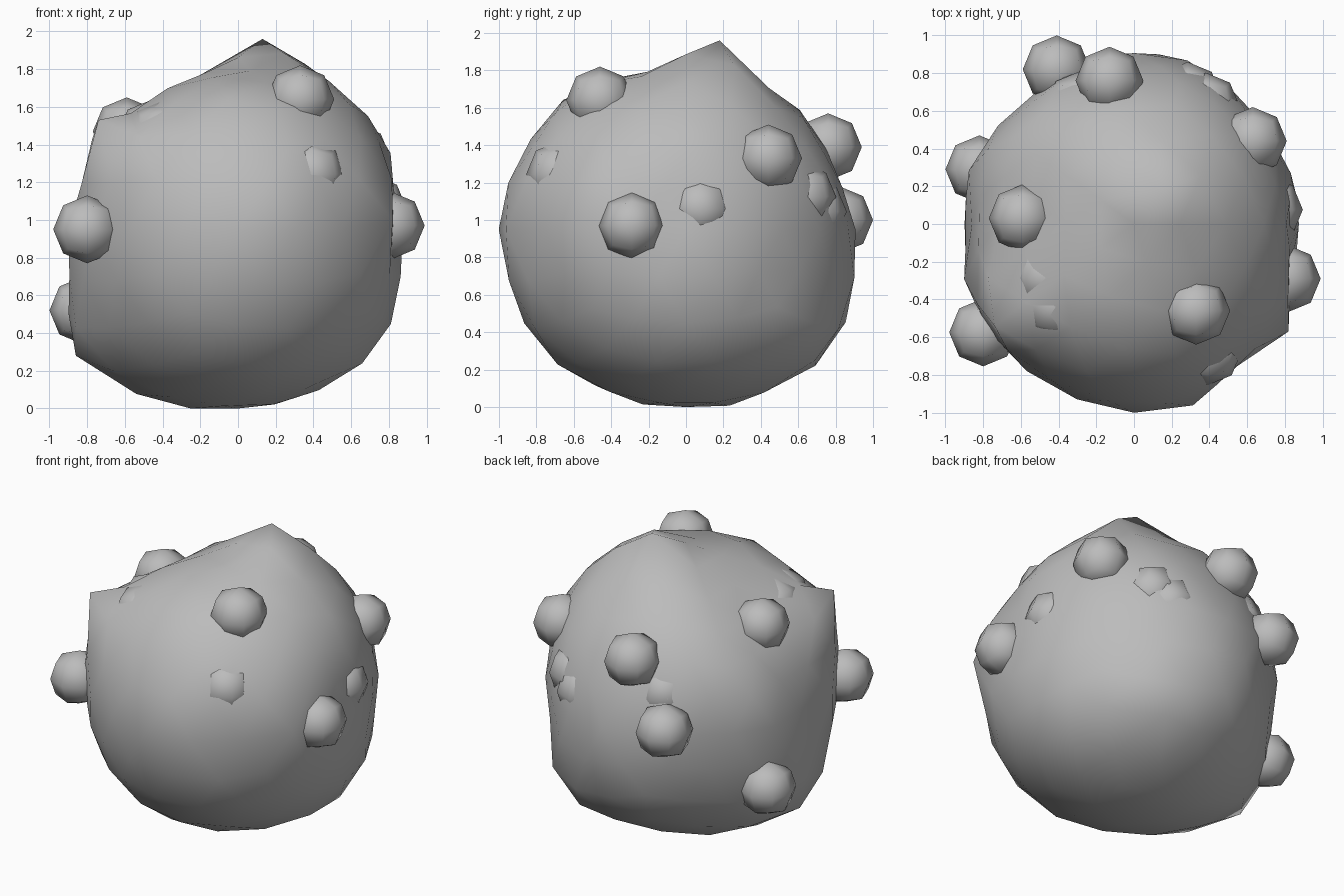
import bpy
import bmesh
import math
from mathutils import Vector
from mathutils.bvhtree import BVHTree

default_cube = bpy.data.objects.get("Cube")
if default_cube:
    bpy.data.objects.remove(default_cube, do_unlink=True)

CENTRE = Vector((0, 0, 0.95))
BALL_RADIUS = 0.18

# Single stone colour
stone = bpy.data.materials.new("stone_grey")
stone.use_nodes = True
stone_colour = (0.5, 0.5, 0.5, 1)
stone.diffuse_color = stone_colour
stone.node_tree.nodes["Principled BSDF"].inputs["Base Color"].default_value = stone_colour


def finish(bm, name, location=(0, 0, 0)):
    """Turn a bmesh into a smooth shaded stone object."""
    mesh = bpy.data.meshes.new(name)
    bm.to_mesh(mesh)
    bm.free()
    mesh.materials.append(stone)
    obj = bpy.data.objects.new(name, mesh)
    obj.location = location
    bpy.context.collection.objects.link(obj)
    bpy.ops.object.select_all(action="DESELECT")
    obj.select_set(True)
    bpy.context.view_layer.objects.active = obj
    bpy.ops.object.shade_smooth_by_angle(angle=math.radians(60))
    return obj


# Outlines of the boulder in its three middle planes
front_outline = [(.1, 0), (-.3, 0), (.39, .08), (.68, .23), (.78, .4), (.87, .67),
                 (.83, 1.15), (.8, 1.38), (.55, 1.69), (-.24, 1.75), (-.45, 1.6),
                 (-.62, 1.48), (-.77, 1.3), (-.85, 1), (-.9, .7), (-.66, .16)]
side_outline = [(.32, .03), (-.35, .05), (-.6, .17), (-.78, .3), (-.9, .52), (-.98, .8),
                (-1, 1.08), (-.86, 1.37), (-.74, 1.6), (-.55, 1.68), (-.16, 1.8), (0, 1.86),
                (.5, 1.67), (.65, 1.55), (.8, 1.25), (.9, .9), (.88, .57), (.84, .4)]
top_outline = [(.2, -.98), (.4, -.94), (.6, -.7), (.84, -.2), (.86, .2), (.8, .33),
               (.61, .62), (.4, .8), (.17, .91), (-.2, .91), (-.4, .78), (-.61, .61),
               (-.78, .45), (-.89, .25), (-.91, -.27), (-.68, -.68), (-.38, -.9)]
# Flattened shoulder beside the upper right corner
shoulder = [Vector(p) for p in ((-.48, -.5, 1.56), (-.54, -.3, 1.57))]
# Corners that stick out of the rounded shape
peaks = [Vector(p) for p in ((.13, .18, 1.96), (-.74, -.54, 1.53), (.82, -.57, 1),
                             (-.86, 0, .28), (.32, .69, .25))]

anchors = [Vector((x, 0, z)) for x, z in front_outline]
anchors += [Vector((0, y, z)) for y, z in side_outline]
anchors += [Vector((x, y, CENTRE.z)) for x, y in top_outline]
offsets = [p - CENTRE for p in anchors + shoulder + peaks]


def boulder_radius(direction):
    """Blend the distances of the known surface points by angle."""
    weights = [1 / (direction.angle(o) ** 4 + 0.0002) for o in offsets]
    return sum(w * o.length for w, o in zip(weights, offsets)) / sum(weights)


# Boulder
bm = bmesh.new()
bmesh.ops.create_icosphere(bm, subdivisions=3, radius=1)
for v in bm.verts:
    direction = v.co.normalized()
    v.co = CENTRE + direction * boulder_radius(direction)
    v.co.z = max(v.co.z, 0)
for peak in peaks:
    nearest = min(bm.verts, key=lambda v: (v.co - CENTRE).angle(peak - CENTRE))
    nearest.co = peak
bm.normal_update()
surface = BVHTree.FromBMesh(bm)
finish(bm, "boulder")


def add_ball(name, location):
    """Low-poly ball with an eight-sided outline, made from a rounded cube."""
    ball = bmesh.new()
    bmesh.ops.create_cube(ball, size=1)
    bmesh.ops.subdivide_edges(ball, edges=ball.edges[:], cuts=1, use_grid_fill=True)
    for v in ball.verts:
        v.co = v.co.normalized() * BALL_RADIUS
    finish(ball, name, location)


# Pebbles standing out from the boulder
pebbles = {
    "pebble_left_side": (.81, -.29, .97),
    "pebble_top_front": (.33, -.46, 1.64),
    "pebble_right_front": (-.8, -.575, .95),
    "pebble_right_low": (-.82, .29, .52),
    "pebble_right_top": (-.59, .03, 1.47),
    "pebble_left_back": (.63, .44, 1.33),
    "pebble_back_upper": (-.13, .76, 1.39),
    "pebble_back_middle": (-.41, .82, 1),
}
for name, location in pebbles.items():
    add_ball(name, location)

# Pebbles sunk almost fully into the surface: direction point and depth
sunk_pebbles = {
    "sunk_pebble_front": ((.44, -.76, 1.28), .135),
    "sunk_pebble_left": ((.85, .09, 1.08), .13),
    "sunk_pebble_left_back": ((.46, .75, 1.16), .13),
    "sunk_pebble_left_back_low": ((.36, .86, 1.07), .15),
    "sunk_pebble_back": ((-.36, .79, 1.22), .15),
    "sunk_pebble_right_top": ((-.56, -.35, 1.57), .165),
    "sunk_pebble_right_top_front": ((-.5, -.53, 1.56), .155),
}
for name, (point, depth) in sunk_pebbles.items():
    direction = (Vector(point) - CENTRE).normalized()
    hit = surface.ray_cast(CENTRE, direction)[0] or Vector(point)
    add_ball(name, hit - direction * depth)
